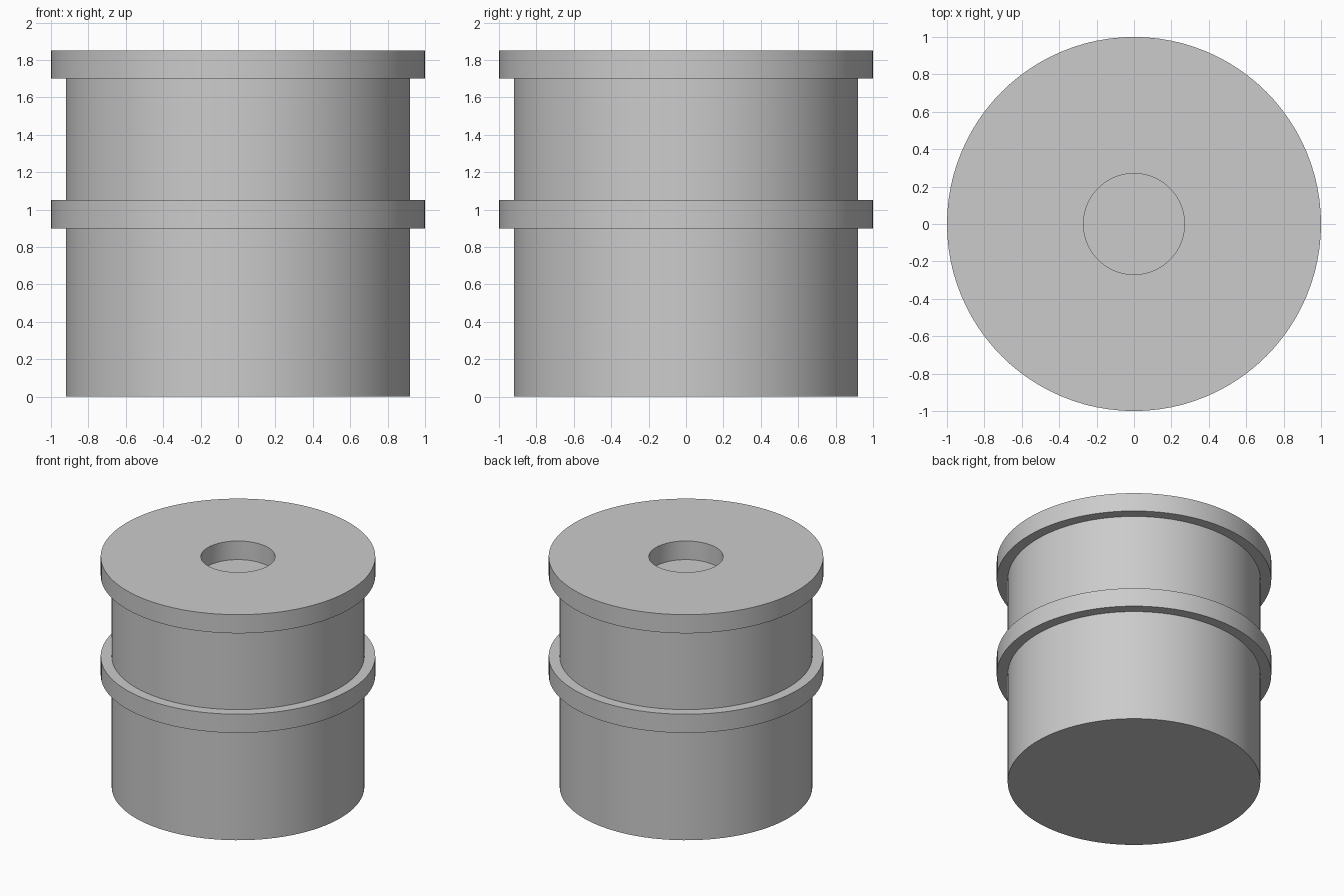
import bpy
import bmesh
import math

SEGMENTS = 96

cube = bpy.data.objects.get("Cube")
if cube:
    bpy.data.objects.remove(cube, do_unlink=True)

# One plain grey for the whole part
grey = bpy.data.materials.new("light grey")
grey.use_nodes = True
colour = (0.6, 0.6, 0.6, 1)
grey.diffuse_color = colour
grey.node_tree.nodes["Principled BSDF"].inputs["Base Color"].default_value = colour


def lathe(name, profile):
    """Turn an (radius, height) profile about z into a closed solid."""
    bm = bmesh.new()
    verts = [bm.verts.new((r, 0, z)) for r, z in profile]
    edges = [bm.edges.new(pair) for pair in zip(verts, verts[1:])]
    bmesh.ops.spin(bm, geom=verts + edges, cent=(0, 0, 0), axis=(0, 0, 1),
                   angle=math.tau, steps=SEGMENTS, use_duplicate=False)
    bmesh.ops.remove_doubles(bm, verts=bm.verts, dist=0.0001)
    # Cap the bottom and the socket floor
    bmesh.ops.holes_fill(bm, edges=[e for e in bm.edges if e.is_boundary], sides=0)
    bmesh.ops.recalc_face_normals(bm, faces=bm.faces)
    mesh = bpy.data.meshes.new(name)
    bm.to_mesh(mesh)
    bm.free()
    mesh.materials.append(grey)
    obj = bpy.data.objects.new(name, mesh)
    bpy.context.collection.objects.link(obj)
    bpy.ops.object.select_all(action="DESELECT")
    obj.select_set(True)
    bpy.context.view_layer.objects.active = obj
    bpy.ops.object.shade_smooth_by_angle(angle=math.radians(30))
    return obj


body, flange, socket = 0.92, 1.0, 0.27
collar_low, collar_high = 0.9, 1.05
cap_low, cap_high = 1.7, 1.85

# Drum with a middle collar, a top flange and a shallow round socket
lathe("flanged_drum", [
    (body, 0), (body, collar_low),
    (flange, collar_low), (flange, collar_high),
    (body, collar_high), (body, cap_low),
    (flange, cap_low), (flange, cap_high),
    (socket, cap_high), (socket, cap_low),
])
